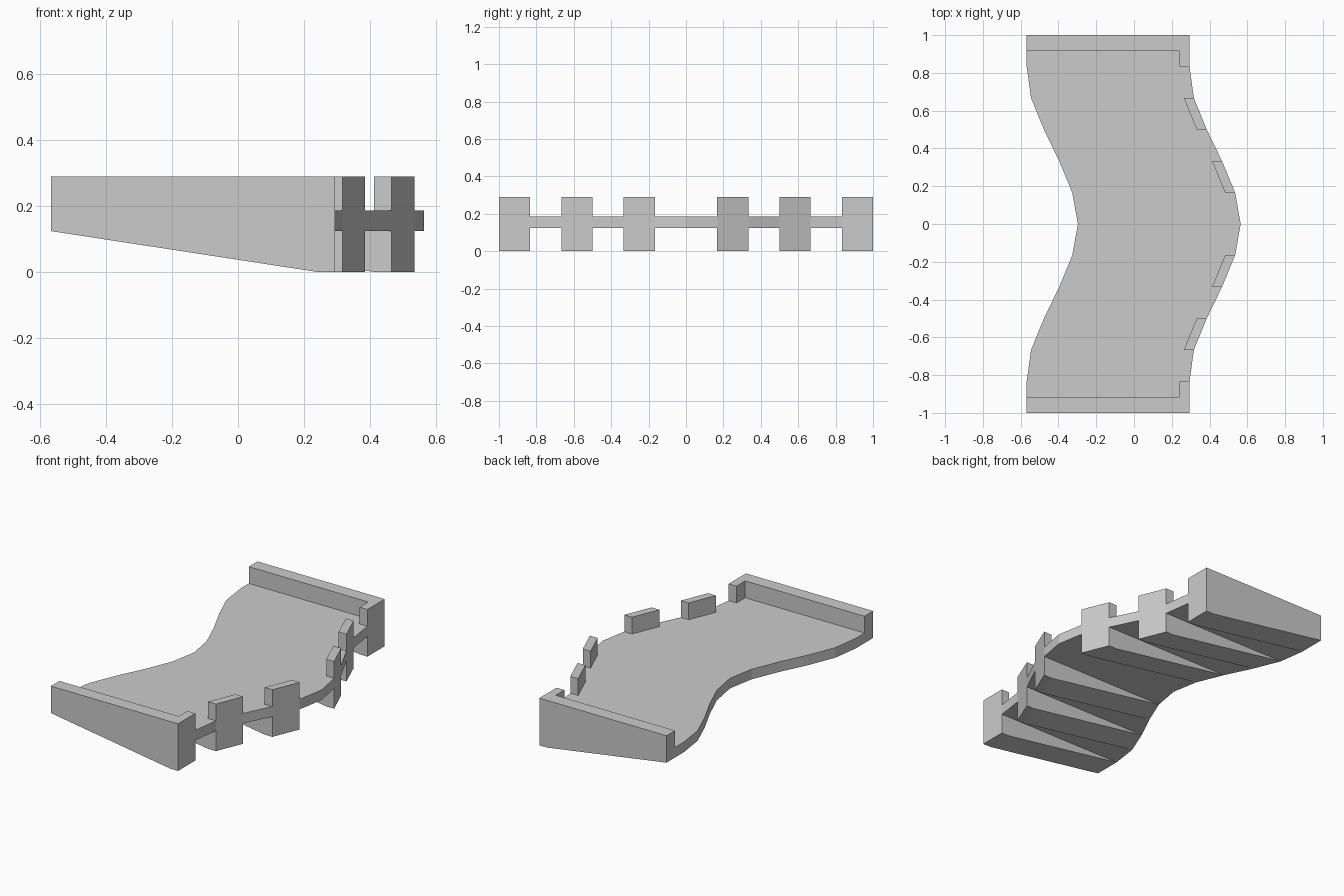
import bpy, bmesh

if "Cube" in bpy.data.objects:
    bpy.data.objects.remove(bpy.data.objects["Cube"])

DEPTH = 0.862        # front edge to back edge
LIP = 0.053          # parapet thickness
Z_LOW, Z_FLOOR, Z_TOP = 0.124, 0.186, 0.289
STEP = 1 / 6
# front edge x at y = 0, 1/6 ... 1
EDGE = [0.565, 0.535, 0.466, 0.385, 0.317, 0.294, 0.294]


def front_x(y):
    t = min(abs(y) / STEP, 5.9999)
    i = int(t)
    return EDGE[i] + (EDGE[i + 1] - EDGE[i]) * (t - i)


def loft(name, profile, ys):
    """Sweep an (offset from front edge, z) profile along the wavy edge."""
    bm = bmesh.new()
    rings = [[bm.verts.new((front_x(y) + d, y, z)) for d, z in profile] for y in ys]
    n = len(profile)
    for a, b in zip(rings, rings[1:]):
        for i in range(n):
            j = (i + 1) % n
            bm.faces.new((a[i], a[j], b[j], b[i]))
    bm.faces.new(rings[0])
    bm.faces.new(rings[-1])
    bmesh.ops.recalc_face_normals(bm, faces=bm.faces)
    mesh = bpy.data.meshes.new(name)
    bm.to_mesh(mesh)
    bm.free()
    ob = bpy.data.objects.new(name, mesh)
    bpy.context.collection.objects.link(ob)
    return ob


def rect(d0, d1, z0, z1):
    return [(d0, z0), (d1, z0), (d1, z1), (d0, z1)]


# wavy walkway floor
loft("walkway_floor", rect(0, -DEPTH, Z_LOW, Z_FLOOR), [i * STEP for i in range(-6, 7)])

bracket = [(0, Z_LOW), (0, 0), (-LIP, 0), (-DEPTH, Z_LOW)]
merlon = rect(0, -LIP, Z_FLOOR, Z_TOP)
for s, side in ((-1, "front"), (1, "back")):
    # tapered brackets below, merlons above
    for k in (1, 3, 5):
        y0, y1 = s * k * STEP, s * (k + 1) * STEP
        loft(f"{side}_bracket_{k}", bracket, [y0, y1])
        y_end = s * 5.5 * STEP if k == 5 else y1
        loft(f"{side}_merlon_{k}", merlon, [y0, y_end])
    # end wall
    loft(f"{side}_end_wall", rect(0, -DEPTH, Z_FLOOR, Z_TOP), [s * 5.5 * STEP, s])
